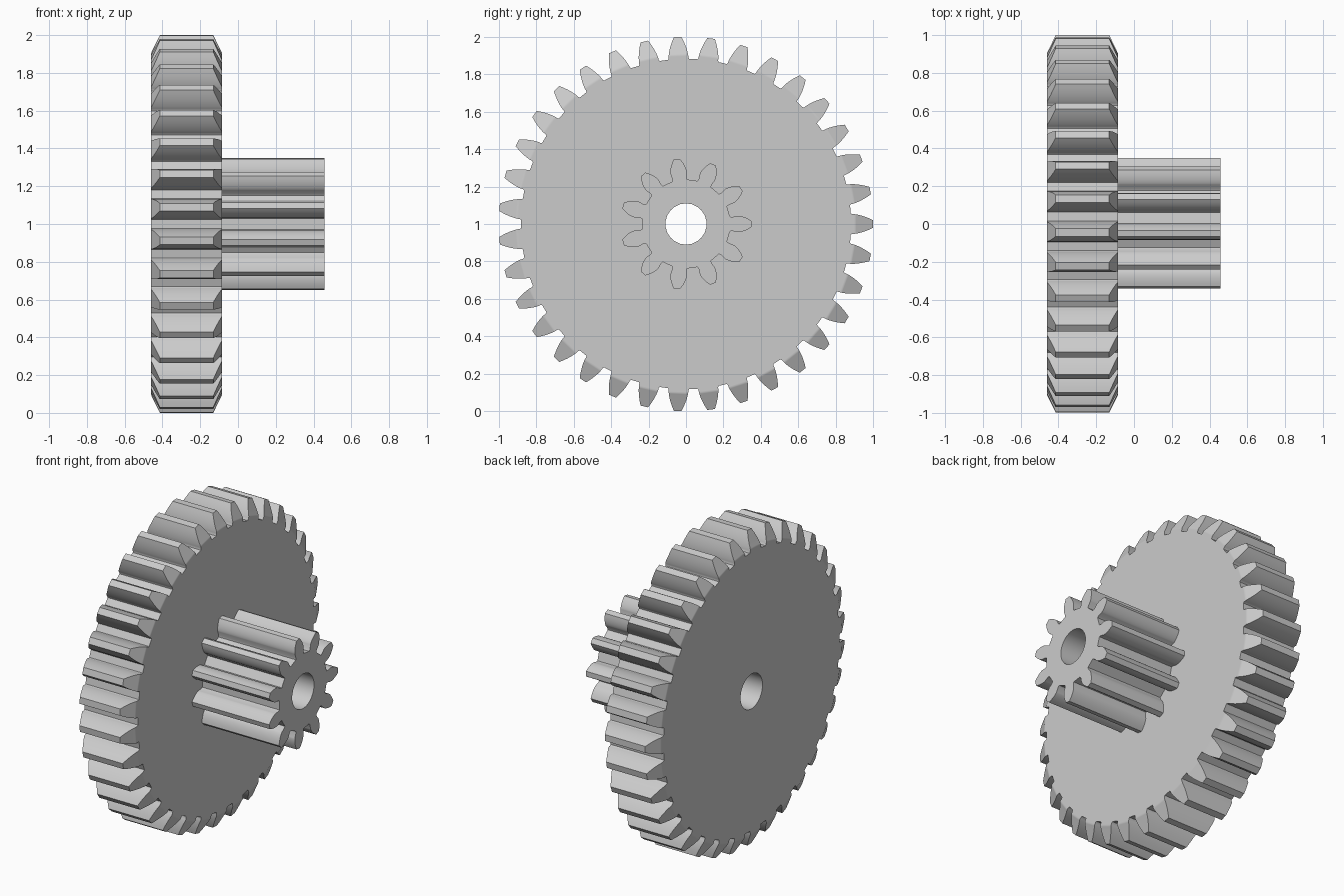
import bpy
import bmesh
from math import acos, cos, pi, radians, sin, tan

default = bpy.data.objects.get("Cube")
if default:
    bpy.data.objects.remove(default, do_unlink=True)

grey = bpy.data.materials.new("plain grey")
grey.use_nodes = True
GREY = (0.6, 0.6, 0.6, 1)
grey.diffuse_color = GREY
grey.node_tree.nodes["Principled BSDF"].inputs["Base Color"].default_value = GREY

BORE = 0.11          # radius of the shaft hole
PRESSURE = radians(20)


def involute(angle):
    return tan(angle) - angle


def tooth_levels(teeth, tip, root, shoulder=None, steps=7):
    """(radius, half angle) pairs from the root to the tip of an involute tooth."""
    pitch = tip * teeth / (teeth + 2)
    base = pitch * cos(PRESSURE)
    radii = [base + (tip - base) * (i / steps) ** 1.3 for i in range(steps + 1)]
    if shoulder:
        radii = sorted(radii + [shoulder])
    flank = [(r, pi / (2 * teeth) + involute(PRESSURE) - involute(acos(min(1, base / r))))
             for r in radii]
    return root + flank


def make_gear(name, teeth, levels, x0, x1, shoulder=None, bevel=0):
    """Toothed wheel along x with a bore; teeth slope back beyond the shoulder."""
    bm = bmesh.new()
    tip = levels[-1][0]

    def ring_pair(radius, angle):
        inset = 0
        if shoulder and radius > shoulder:
            inset = bevel * (radius - shoulder) / (tip - shoulder)
        y, z = radius * cos(angle), 1 + radius * sin(angle)
        return bm.verts.new((x0 + inset, y, z)), bm.verts.new((x1 - inset, y, z))

    # Each tooth has a low and a high side, each a list from the bore to the tip
    columns = []
    for t in range(teeth):
        middle = 2 * pi * t / teeth
        for side in (-1, 1):
            spread = pi / (2 * teeth)
            column = [ring_pair(BORE, middle + side * spread)]
            column += [ring_pair(r, middle + side * a) for r, a in levels]
            columns.append(column)

    def wall(a, b):
        bm.faces.new((a[0], b[0], b[1], a[1]))

    for t in range(teeth):
        low, high = columns[2 * t], columns[2 * t + 1]
        following = columns[(2 * t + 2) % len(columns)]
        # Two end faces of the tooth and its flanks
        for i in range(len(low) - 1):
            for end in (0, 1):
                bm.faces.new((low[i][end], low[i + 1][end],
                              high[i + 1][end], high[i][end]))
            if i:
                wall(low[i], low[i + 1])
                wall(high[i + 1], high[i])
        # Tip land, root floor and bore wall
        wall(low[-1], high[-1])
        wall(high[1], following[1])
        wall(low[0], high[0])
        wall(high[0], following[0])
        # End faces between neighbouring teeth
        for end in (0, 1):
            bm.faces.new((high[0][end], high[1][end],
                          following[1][end], following[0][end]))

    bmesh.ops.recalc_face_normals(bm, faces=bm.faces)
    mesh = bpy.data.meshes.new(name)
    bm.to_mesh(mesh)
    bm.free()
    mesh.materials.append(grey)
    gear = bpy.data.objects.new(name, mesh)
    bpy.context.collection.objects.link(gear)
    bpy.ops.object.select_all(action="DESELECT")
    gear.select_set(True)
    bpy.context.view_layer.objects.active = gear
    bpy.ops.object.shade_smooth_by_angle(angle=radians(30))
    return gear


# Large wheel with tapered tooth ends
SHOULDER = 0.905
make_gear("large_gear", 35,
          tooth_levels(35, 1.0, [(0.882, 0.064)], SHOULDER),
          -0.46, -0.085, SHOULDER, 0.046)

# Small pinion with undercut teeth
make_gear("small_pinion", 11,
          tooth_levels(11, 0.35, [(0.238, 0.165), (0.25, 0.15)]),
          -0.09, 0.457)
